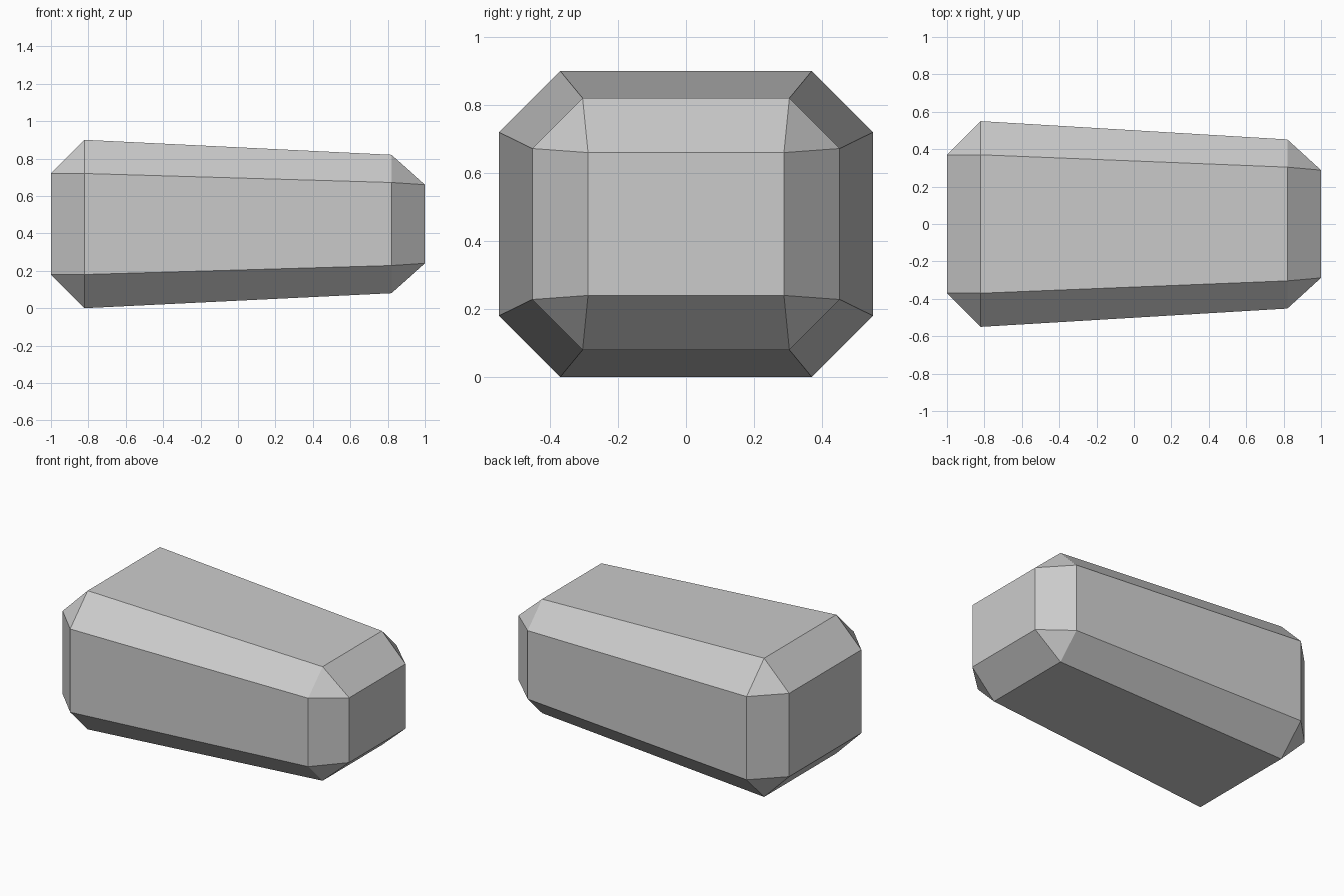
import bpy
import bmesh

cube = bpy.data.objects.get("Cube")
if cube:
    bpy.data.objects.remove(cube, do_unlink=True)

# One plain grey for the whole stone
grey = bpy.data.materials.new("stone_grey")
grey.use_nodes = True
colour = (0.6, 0.6, 0.6, 1)
grey.diffuse_color = colour
grey.node_tree.nodes["Principled BSDF"].inputs["Base Color"].default_value = colour

MID_Z = 0.45


def section(bm, x, wide, narrow, tall, short):
    """Ring of eight points: a rectangle with its corners cut off."""
    quarter = [(wide, short), (narrow, tall)]
    ring = []
    for sy, sz, step in ((1, 1, 1), (-1, 1, -1), (-1, -1, 1), (1, -1, -1)):
        for y, z in quarter[::step]:
            ring.append(bm.verts.new((x, sy * y, MID_Z + sz * z)))
    return ring


# Tapered body: end rings have no cut corners, so their point pairs merge
bm = bmesh.new()
rings = [
    section(bm, -1.0, 0.37, 0.37, 0.27, 0.27),
    section(bm, -0.82, 0.55, 0.37, 0.45, 0.27),
    section(bm, 0.82, 0.452, 0.304, 0.37, 0.222),
    section(bm, 1.0, 0.288, 0.288, 0.21, 0.21),
]
for a, b in zip(rings, rings[1:]):
    for i in range(8):
        j = (i + 1) % 8
        bm.faces.new((a[i], a[j], b[j], b[i]))

# Flat end caps
bm.faces.new(rings[0])
bm.faces.new(rings[-1])
bmesh.ops.remove_doubles(bm, verts=bm.verts, dist=0.001)
bmesh.ops.recalc_face_normals(bm, faces=bm.faces)

mesh = bpy.data.meshes.new("faceted_block")
bm.to_mesh(mesh)
bm.free()
mesh.materials.append(grey)
block = bpy.data.objects.new("faceted_block", mesh)
bpy.context.collection.objects.link(block)
